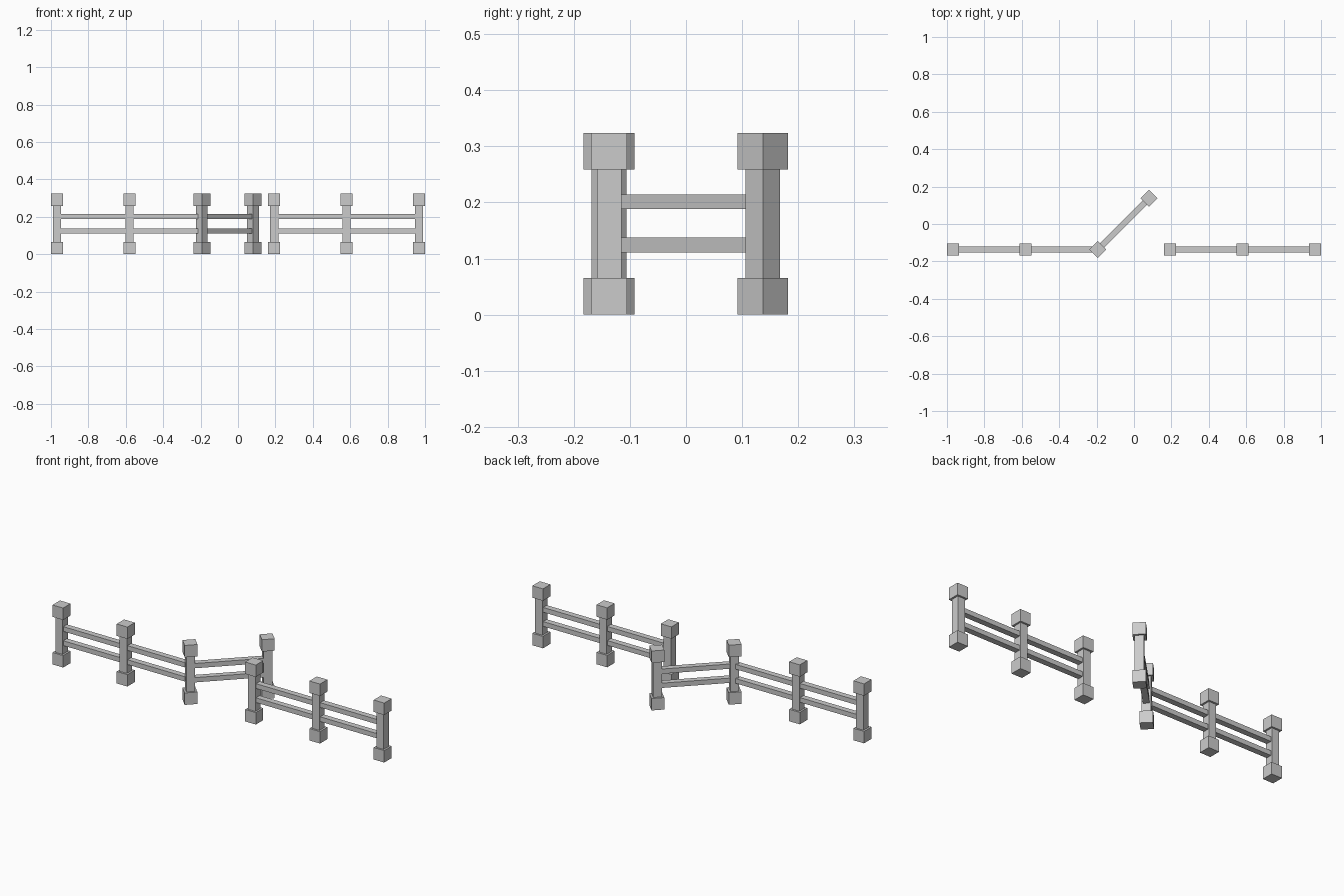
import bpy, bmesh
from math import radians, cos, sin, atan2
from mathutils import Matrix, Vector

if "Cube" in bpy.data.objects:
    bpy.data.objects.remove(bpy.data.objects["Cube"])

STEP = 0.3872          # post spacing
Y = -0.137             # fence line
CAP, SHAFT = 0.064, 0.044
HEIGHT, CAP_H = 0.324, 0.065


def boxes(name, parts, loc, angle=0.0):
    """One object made of boxes given as (size, centre)."""
    bm = bmesh.new()
    for size, centre in parts:
        m = Matrix.Translation(centre) @ Matrix.Diagonal((*size, 1))
        bmesh.ops.create_cube(bm, size=1, matrix=m)
    me = bpy.data.meshes.new(name)
    bm.to_mesh(me)
    bm.free()
    ob = bpy.data.objects.new(name, me)
    ob.location = loc
    ob.rotation_euler.z = angle
    bpy.context.collection.objects.link(ob)
    return ob


def post(name, x, y, angle=0.0):
    # square shaft between a base block and a cap block
    boxes(name, [
        ((CAP, CAP, CAP_H), (0, 0, CAP_H / 2)),
        ((SHAFT, SHAFT, HEIGHT - 2 * CAP_H), (0, 0, HEIGHT / 2)),
        ((CAP, CAP, CAP_H), (0, 0, HEIGHT - CAP_H / 2)),
    ], (x, y, 0), angle)


def rails(name, a, b):
    # pair of horizontal rails running between two posts
    a, b = Vector(a), Vector(b)
    d, mid = b - a, (a + b) / 2
    size = (d.length - 0.04, 0.032, 0.026)
    boxes(name, [(size, (0, 0, 0.124)), (size, (0, 0, 0.201))],
          (mid.x, mid.y, 0), atan2(d.y, d.x))


# Fence posts; the third is the hinge post, turned with the gate
xs = [(i - 2.5) * STEP for i in range(6)]
turn = radians(45)
for i, x in enumerate(xs):
    post("hinge_post" if i == 2 else "fence_post", x, Y, turn if i == 2 else 0)

# Fence rails, leaving the gateway open
for i in (0, 1, 3, 4):
    rails("fence_rails", (xs[i], Y), (xs[i + 1], Y))

# Open gate
end = (xs[2] + STEP * cos(turn), Y + STEP * sin(turn))
post("gate_post", *end, turn)
rails("gate_rails", (xs[2], Y), end)
